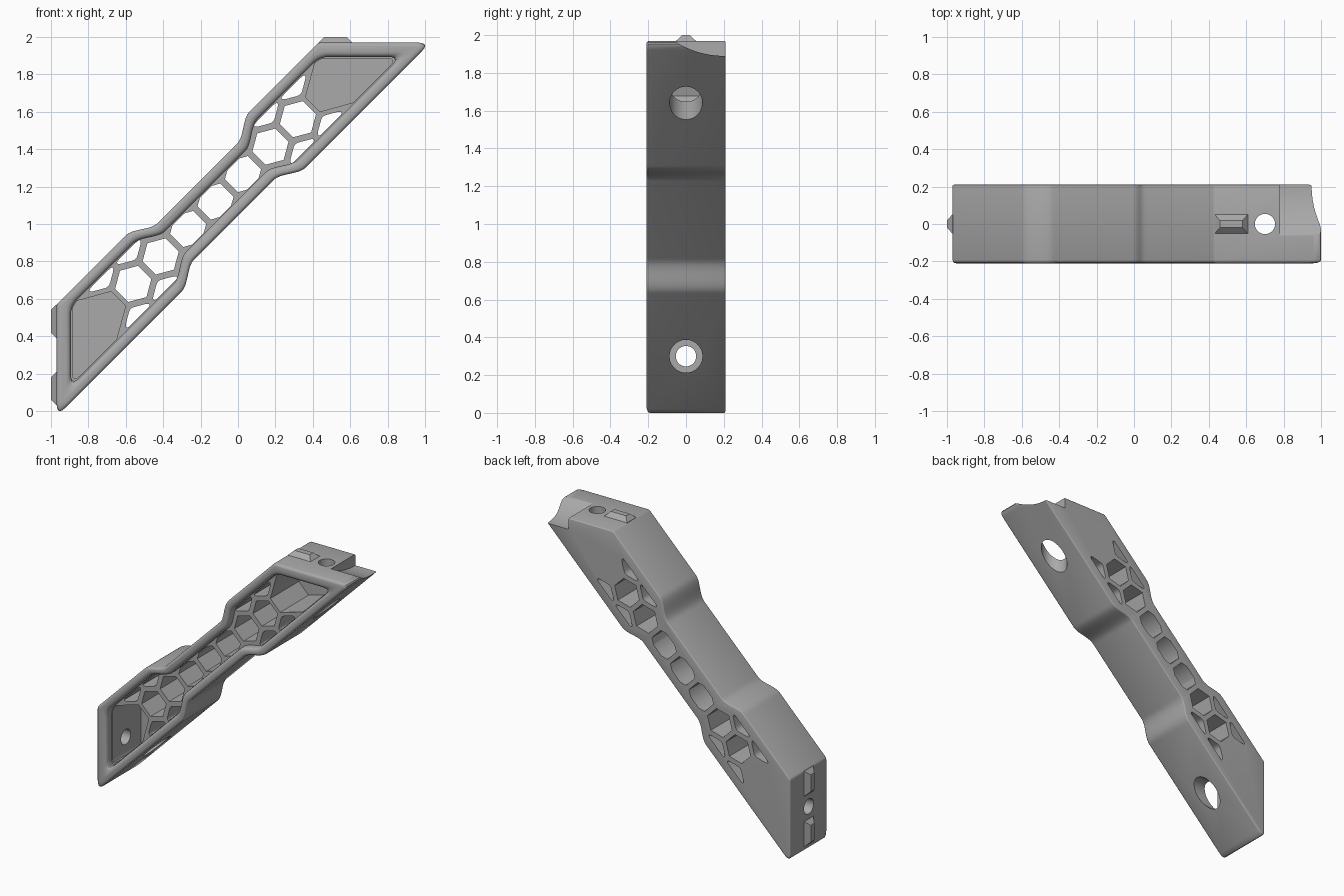
import bpy, bmesh, math
from mathutils import Vector

cube = bpy.data.objects.get("Cube")
if cube:
    bpy.data.objects.remove(cube, do_unlink=True)

R2 = math.sqrt(2)
WIDE, NARROW = 0.212, 0.138      # half widths of the strut
END = -0.97                      # flat end plane
PITCH = 0.2075                   # honeycomb spacing

grey = bpy.data.materials.new("grey")
grey.use_nodes = True
grey.diffuse_color = (0.4, 0.4, 0.4, 1)
grey.node_tree.nodes["Principled BSDF"].inputs["Base Color"].default_value = (0.4, 0.4, 0.4, 1)


def xz(u, v):
    """Strut frame (along, across) to model x, z."""
    return (u - v) / R2 - 0.12, (u + v) / R2 + 1.12


def half_width(u):
    s = min(max((abs(u) - 0.30) / 0.17, 0), 1)
    return NARROW + (WIDE - NARROW) * s * s * (3 - 2 * s)


def rounded(a, c, b, d, n=5):
    """Points rounding corner c between neighbours a and b."""
    a, c, b = Vector(a), Vector(c), Vector(b)
    p = c + (a - c).normalized() * min(d, 0.45 * (a - c).length)
    q = c + (b - c).normalized() * min(d, 0.45 * (b - c).length)
    pts = []
    for i in range(n + 1):
        t = i / n
        pts.append(tuple(p * (1 - t) ** 2 + c * (2 * t * (1 - t)) + q * t * t))
    return pts


def end_points(side, end, corner_r, tip_r):
    """Rounded corners of the slanted end for given insets."""
    w = WIDE - side
    shift = (END + end + 0.12) * R2
    top, tip = (shift + w, w), (shift - w, -w)
    return (rounded((-0.5, w), top, tip, corner_r)
            + rounded(top, tip, (-0.5, -w), tip_r))


def profile(side, end, corner_r=0.012, tip_r=0.07):
    """Whole strut outline, inset from sides and ends."""
    us = [-0.29 - 0.19 * i / 12 for i in range(13)]
    half = [(u, half_width(u) - side) for u in us]
    half += end_points(side, end, corner_r, tip_r)
    half += [(u, side - half_width(u)) for u in reversed(us)]
    return half + [(-u, v) for u, v in reversed(half)]


def loft(bm, levels):
    """Closed solid through (y, outline) levels."""
    rings = []
    for y, pts in levels:
        ring = []
        for u, v in pts:
            x, z = xz(u, v)
            ring.append(bm.verts.new((x, y, z)))
        rings.append(ring)
    n = len(rings[0])
    for a, b in zip(rings, rings[1:]):
        for i in range(n):
            j = (i + 1) % n
            bm.faces.new((a[i], a[j], b[j], b[i]))
    bm.faces.new(rings[0])
    bm.faces.new(rings[-1])


def make(name, bm):
    bmesh.ops.recalc_face_normals(bm, faces=bm.faces[:])
    mesh = bpy.data.meshes.new(name)
    bm.to_mesh(mesh)
    bm.free()
    ob = bpy.data.objects.new(name, mesh)
    bpy.context.collection.objects.link(ob)
    mesh.materials.append(grey)
    return ob


def cut(body, bm):
    cutter = make("cutter", bm)
    cutter.hide_render = True
    mod = body.modifiers.new("cut", "BOOLEAN")
    mod.operation, mod.solver, mod.object = "DIFFERENCE", "EXACT", cutter
    bpy.context.view_layer.objects.active = body
    bpy.ops.object.modifier_apply(modifier=mod.name)
    bpy.data.objects.remove(cutter, do_unlink=True)


def cylinder(bm, axis, centre, radius, length, segments=48):
    v = Vector(centre)
    rot = Vector((0, 0, 1)).rotation_difference(Vector(axis)).to_matrix().to_4x4()
    rot.translation = v
    bmesh.ops.create_cone(bm, cap_ends=True, segments=segments, radius1=radius,
                          radius2=radius, depth=length, matrix=rot)


# Solid strut with rounded front and back edges
levels = []
arc = [math.radians(a) for a in (0, 30, 60, 90)]
for a in arc:
    inset = 0.018 * (1 - math.sin(a))
    levels.append((-0.192 - 0.018 * math.cos(a), profile(inset, inset)))
for a in reversed(arc):
    inset = 0.008 * (1 - math.sin(a))
    levels.append((0.202 + 0.008 * math.cos(a), profile(inset, inset)))
bm = bmesh.new()
loft(bm, levels)
body = make("strut_body", bm)

# Shallow front recess that leaves the rounded rim
levels = [(-0.25, profile(0.034, 0.05, 0.05))]
for a in arc:
    inset = 0.026 * math.sin(a)
    levels.append((-0.184 - 0.026 * math.cos(a), profile(0.034 + inset, 0.05 + inset, 0.05)))
levels.append((-0.15, profile(0.06, 0.076, 0.05)))
bm = bmesh.new()
loft(bm, levels)
cut(body, bm)

# Deep end pockets and the honeycomb of through holes
bm = bmesh.new()
pocket = [(-0.735, 0.055), (-0.895, 0.146)]
pocket += end_points(0.066, 0.084, 0.03, 0.06)
pocket += [(-0.895, -0.146), (-0.735, -0.055)]
for s in (1, -1):
    loft(bm, [(y, [(s * u, v) for u, v in pocket]) for y in (-0.3, 0.17)])

hexagon = [(0.1 * math.sin(math.radians(60 * i)), 0.1 * math.cos(math.radians(60 * i)))
           for i in range(6)]


def hole(pts, lim):
    pts = [(u, max(-lim, min(lim, v))) for u, v in pts]
    loft(bm, [(y, pts) for y in (-0.3, 0.3)])


for k in range(-3, 4):
    u0 = k * PITCH
    pts = []
    for (a, b), (c, d) in zip(hexagon, hexagon[1:] + hexagon[:1]):
        pts += [(u0 + a, b), (u0 + (a + c) / 2, (b + d) / 2)]
    hole(pts, half_width(u0) - 0.064)
for k in (-3.5, -2.5, 2.5, 3.5):
    for s in (1, -1):
        lim = 0.146
        cell = [(k * PITCH + u, min(lim, PITCH * 0.866 + v)) for u, v in hexagon]
        soft = []
        for i in range(6):
            soft += rounded(cell[i - 1], cell[i], cell[(i + 1) % 6], 0.022, 3)
        hole([(u, s * v) for u, v in soft], lim)
cut(body, bm)

# Screw holes through the flat ends, with wide access holes opposite
bm = bmesh.new()
cylinder(bm, (1, 0, 0), (-0.63, 0, 0.3), 0.087, 0.46)
cylinder(bm, (0, 0, 1), (0.7, 0, 1.63), 0.087, 0.46)
cut(body, bm)
bm = bmesh.new()
cylinder(bm, (1, 0, 0), (-0.93, 0, 0.3), 0.054, 0.2)
cylinder(bm, (0, 0, 1), (0.7, 0, 1.93), 0.054, 0.2)
cut(body, bm)

# Concave notch at the back of the top tip
bm = bmesh.new()
cylinder(bm, (1, 0, 0), (0.98, 0.2, 2.361), 0.471, 0.4, 128)
cut(body, bm)

bpy.ops.object.select_all(action="DESELECT")
body.select_set(True)
bpy.context.view_layer.objects.active = body
bpy.ops.object.shade_smooth_by_angle(angle=math.radians(35))


# Tapered locating ribs on the flat ends
def rib(name, low, high, on_top):
    bm = bmesh.new()
    rings = []
    for depth, inset, half in ((-0.01, 0, 0.052), (0, 0, 0.052), (0.03, 0.03, 0.02)):
        ring = []
        for a, y in ((low + inset, -half), (high - inset, -half),
                     (high - inset, half), (low + inset, half)):
            x, z = END - depth, a
            if on_top:
                x, z = 1 - z, 1 - x
            ring.append(bm.verts.new((x, y, z)))
        rings.append(ring)
    for a, b in zip(rings, rings[1:]):
        for i in range(4):
            j = (i + 1) % 4
            bm.faces.new((a[i], a[j], b[j], b[i]))
    bm.faces.new(rings[0])
    bm.faces.new(rings[-1])
    make(name, bm)


rib("end_rib_lower", 0.03, 0.21, False)
rib("end_rib_upper", 0.39, 0.57, False)
rib("top_rib", 0.39, 0.57, True)
